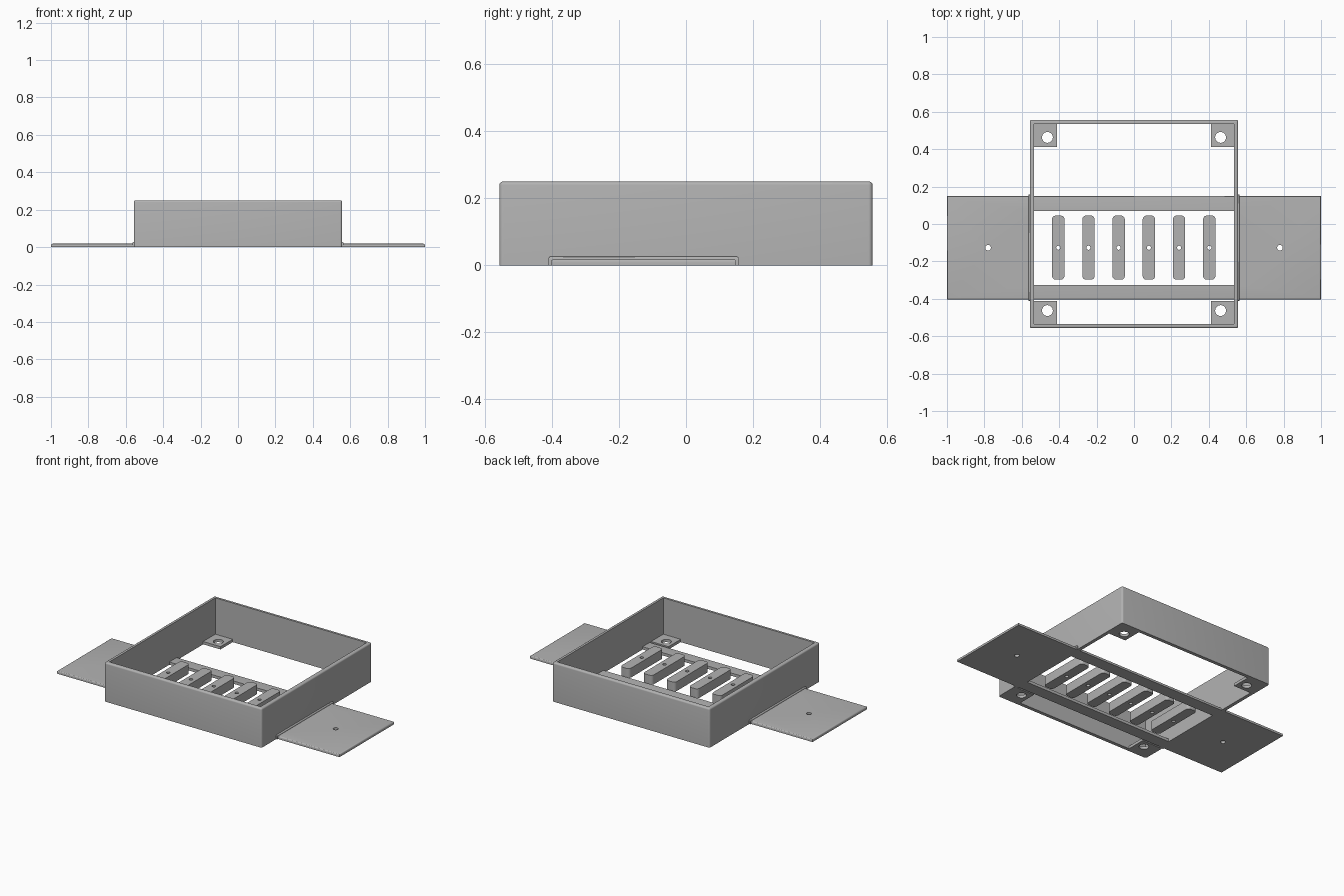
import bpy
import bmesh
from mathutils import Matrix, Vector

if "Cube" in bpy.data.objects:
    bpy.data.objects.remove(bpy.data.objects["Cube"], do_unlink=True)

grey = bpy.data.materials.new("plain grey")
grey.use_nodes = True
colour = (0.45, 0.45, 0.45, 1)
grey.diffuse_color = colour
grey.node_tree.nodes["Principled BSDF"].inputs["Base Color"].default_value = colour

OUTER, INNER, HEIGHT = 0.557, 0.535, 0.25
THICK = 0.018


def add_box(bm, low, high):
    low, high = Vector(low), Vector(high)
    place = Matrix.Translation((low + high) / 2) @ Matrix.Diagonal((*(high - low), 1))
    bmesh.ops.create_cube(bm, size=1, matrix=place)


def add_hole(bm, x, y, radius):
    bmesh.ops.create_cone(bm, cap_ends=True, segments=32, radius1=radius, radius2=radius,
                          depth=1, matrix=Matrix.Translation((x, y, 0)))


def make_object(name, bm):
    mesh = bpy.data.meshes.new(name)
    bm.to_mesh(mesh)
    bm.free()
    mesh.materials.append(grey)
    obj = bpy.data.objects.new(name, mesh)
    bpy.context.collection.objects.link(obj)
    return obj


def rounded_box(name, low, high, side=0, top=0):
    """Box with rounded upright corners and a rounded top rim."""
    bm = bmesh.new()
    add_box(bm, low, high)
    if side:
        upright = [e for e in bm.edges if abs(e.verts[0].co.z - e.verts[1].co.z) > 1e-4]
        bmesh.ops.bevel(bm, geom=upright, offset=side, segments=5, profile=0.5, affect='EDGES')
    if top:
        rim = [e for e in bm.edges if all(v.co.z > high[2] - 1e-4 for v in e.verts)]
        bmesh.ops.bevel(bm, geom=rim, offset=top, segments=4, profile=0.5, affect='EDGES')
    return make_object(name, bm)


def finish(obj, boxes=(), holes=()):
    """Cut the openings and smooth the rounded edges."""
    bpy.ops.object.select_all(action='DESELECT')
    obj.select_set(True)
    bpy.context.view_layer.objects.active = obj
    if boxes or holes:
        bm = bmesh.new()
        for low, high in boxes:
            add_box(bm, low, high)
        for hole in holes:
            add_hole(bm, *hole)
        cutter = make_object("cutter", bm)
        cutter.hide_render = True
        mod = obj.modifiers.new("openings", 'BOOLEAN')
        mod.operation, mod.solver, mod.object = 'DIFFERENCE', 'EXACT', cutter
        bpy.ops.object.modifier_apply(modifier=mod.name)
        bpy.data.objects.remove(cutter, do_unlink=True)
    bpy.ops.object.shade_smooth_by_angle(angle=0.6)


# Open square wall
wall = rounded_box("wall_frame", (-OUTER, -OUTER, 0), (OUTER, OUTER, HEIGHT), 0.012, 0.01)
finish(wall, [((-INNER, -INNER, -1), (INNER, INNER, 1))])

# Long mounting plate: outer wings plus the two bars across the frame
plate = rounded_box("mounting_plate", (-1, -0.403, 0), (1, 0.15, THICK), 0, 0.008)
finish(plate, [((-INNER, -0.325, -1), (INNER, 0.07, 1))],
       [(-0.78, -0.127, 0.015), (0.78, -0.127, 0.015)])

# Small collars where the wings meet the wall
for side, name in ((-1, "right_collar"), (1, "left_collar")):
    xs = sorted((side * (OUTER - 0.01), side * (OUTER + 0.008)))
    finish(rounded_box(name, (xs[0], -0.411, 0), (xs[1], 0.158, THICK + 0.008), 0, 0.007))

# Corner tabs with screw holes
for sx in (-1, 1):
    for sy in (-1, 1):
        xs = sorted((sx * 0.412, sx * 0.54))
        ys = sorted((sy * 0.412, sy * 0.54))
        name = ("front" if sy < 0 else "back") + ("_right" if sx < 0 else "_left") + "_tab"
        tab = rounded_box(name, (xs[0], ys[0], 0), (xs[1], ys[1], THICK))
        finish(tab, holes=[(sx * 0.463, sy * 0.463, 0.029)])

# Row of drilled spacer blocks
for i in range(6):
    x = -0.405 + i * 0.1615
    block = rounded_box(f"spacer_block_{i + 1}", (x - 0.033, -0.298, 0), (x + 0.033, 0.045, 0.06), 0.02)
    finish(block, holes=[(x, -0.127, 0.011)])
